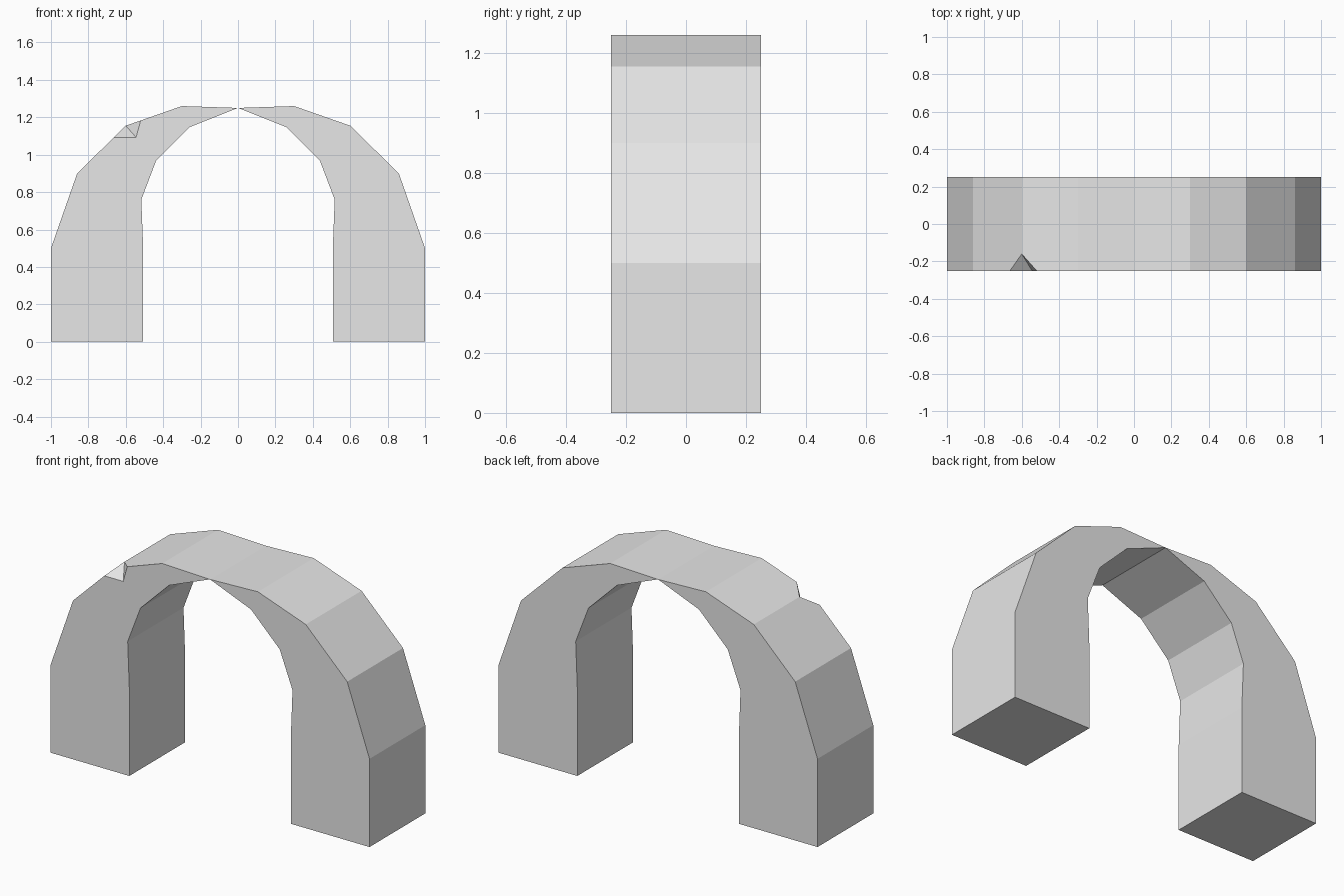
import bpy
import bmesh
from mathutils import Vector

cube = bpy.data.objects.get("Cube")
if cube:
    bpy.data.objects.remove(cube, do_unlink=True)

DEPTH = 0.25

stone = bpy.data.materials.new("light_grey_stone")
stone.use_nodes = True
stone.diffuse_color = (0.8, 0.8, 0.8, 1)
stone.node_tree.nodes["Principled BSDF"].inputs["Base Color"].default_value = (0.8, 0.8, 0.8, 1)


def add_object(name, bm):
    bmesh.ops.recalc_face_normals(bm, faces=bm.faces)
    mesh = bpy.data.meshes.new(name)
    bm.to_mesh(mesh)
    bm.free()
    mesh.materials.append(stone)
    obj = bpy.data.objects.new(name, mesh)
    bpy.context.collection.objects.link(obj)
    return obj


# Half of the arch: outer edge up to the crown, then the inner edge back down
PROFILE = [(1, 0), (1, 0.5), (0.86, 0.9), (0.6, 1.155), (0.3, 1.26), (0, 1.25),
           (0.257, 1.148), (0.437, 0.97), (0.517, 0.76), (0.507, 0.5), (0.507, 0)]


def arch_half(name, side):
    bm = bmesh.new()
    face = bm.faces.new([bm.verts.new((side * x, -DEPTH, z)) for x, z in PROFILE])
    swept = bmesh.ops.extrude_face_region(bm, geom=[face], use_keep_orig=True)
    verts = [v for v in swept["geom"] if isinstance(v, bmesh.types.BMVert)]
    bmesh.ops.translate(bm, vec=(0, 2 * DEPTH, 0), verts=verts)
    return add_object(name, bm)


left_half = arch_half("arch_left_half", 1)
right_half = arch_half("arch_right_half", -1)

# Chipped front edge on the right shoulder, cut with a wedge
inner = Vector((-0.6, -0.16, 1.155))
floor_corner = Vector((-0.545, -DEPTH, 1.093))
top_corner = Vector((-0.52, -DEPTH, 1.183))
crease = inner - floor_corner
bm = bmesh.new()
for base in (inner + crease * 2, floor_corner - crease * 2):
    for offset in (Vector(), Vector((-0.5, 0, 0)), (top_corner - inner) * 4):
        bm.verts.new(base + offset)
bmesh.ops.convex_hull(bm, input=bm.verts)
cutter = add_object("chip_cutter", bm)
cutter.hide_render = True

chip = right_half.modifiers.new("chip", "BOOLEAN")
chip.operation = "DIFFERENCE"
chip.solver = "EXACT"
chip.object = cutter
bpy.context.view_layer.objects.active = right_half
bpy.ops.object.modifier_apply(modifier=chip.name)
bpy.data.objects.remove(cutter, do_unlink=True)
